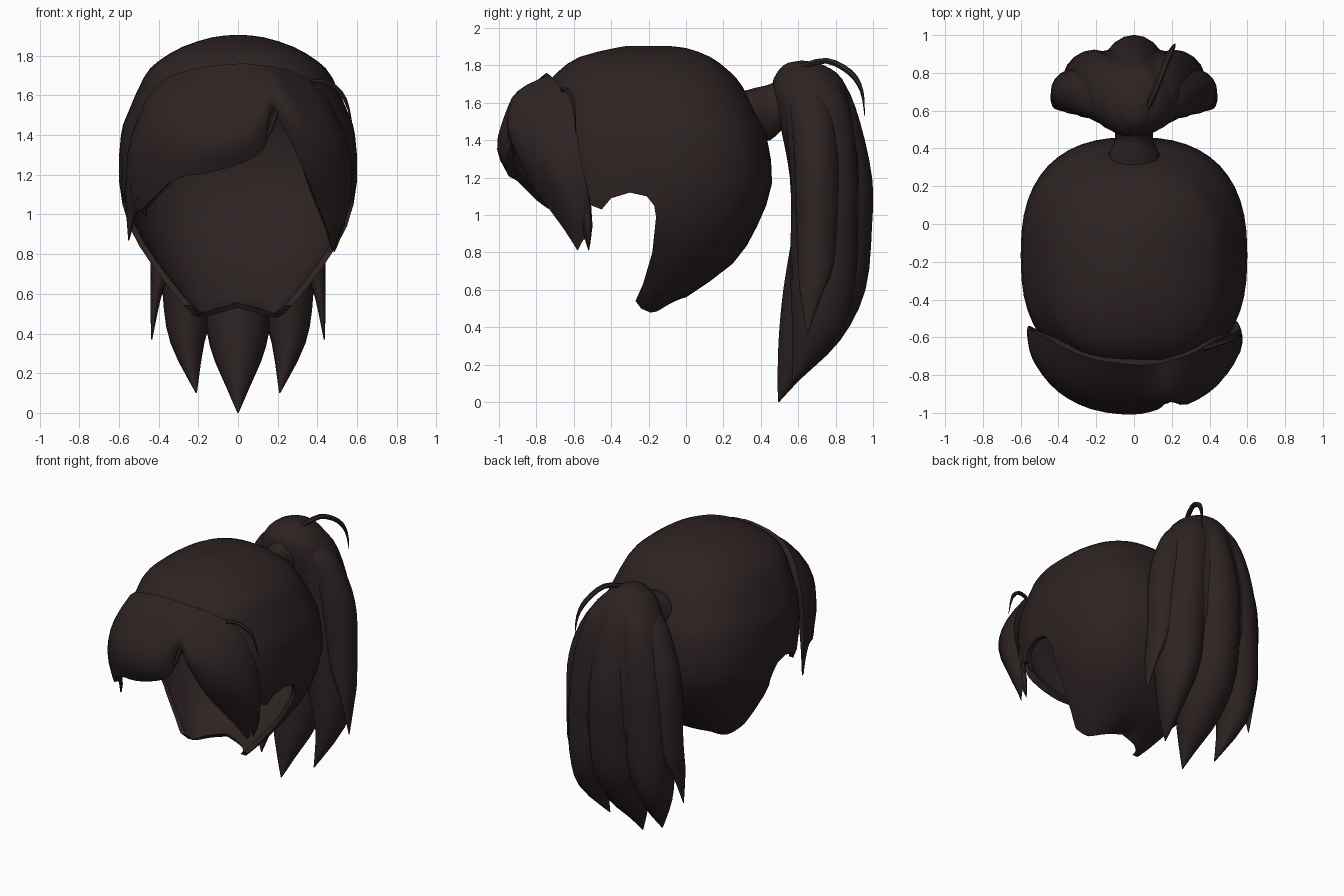
import bpy, bmesh, math
from mathutils import Vector

if "Cube" in bpy.data.objects:
    bpy.data.objects.remove(bpy.data.objects["Cube"])

hair = bpy.data.materials.new("dark brown hair")
hair.diffuse_color = (0.027, 0.0165, 0.0165, 1)
hair.use_nodes = True
hair.node_tree.nodes["Principled BSDF"].inputs["Base Color"].default_value = hair.diffuse_color


def spline(rows, steps):
    """Catmull-Rom resampling of a list of equal-length tuples."""
    out = []
    for i in range(len(rows) - 1):
        p0, p1, p2, p3 = (rows[max(0, min(len(rows) - 1, i + k))] for k in (-1, 0, 1, 2))
        for s in range(steps):
            t = s / steps
            out.append(tuple(0.5 * (2 * b + (c - a) * t + (2 * a - 5 * b + 4 * c - d) * t * t
                                    + (3 * b - a - 3 * c + d) * t ** 3)
                             for a, b, c, d in zip(p0, p1, p2, p3)))
    out.append(tuple(rows[-1]))
    return out


def new_object(name, bm):
    mesh = bpy.data.meshes.new(name)
    bm.to_mesh(mesh)
    bm.free()
    ob = bpy.data.objects.new(name, mesh)
    bpy.context.collection.objects.link(ob)
    mesh.materials.append(hair)
    return ob


def finish(ob, angle=40):
    """Apply modifiers / convert curves, then smooth."""
    bpy.ops.object.select_all(action='DESELECT')
    ob.select_set(True)
    bpy.context.view_layer.objects.active = ob
    bpy.ops.object.convert(target='MESH')
    bpy.ops.object.shade_smooth_by_angle(angle=math.radians(angle))


def loft(name, rows, seg=20, steps=3, power=2.0, along_y=False, close_end=True):
    """Skin over rings (x, y, z, half width, half depth)."""
    bm = bmesh.new()
    rings = []
    for x, y, z, a, b in spline(rows, steps):
        a, b = max(a, .003), max(b, .003)
        ring = []
        for k in range(seg):
            t = 2 * math.pi * k / seg
            c, s = math.cos(t), math.sin(t)
            u = a * math.copysign(abs(c) ** (2 / power), c)
            v = b * math.copysign(abs(s) ** (2 / power), s)
            ring.append(bm.verts.new((x + u, y, z + v) if along_y else (x + u, y + v, z)))
        rings.append(ring)
    for r, q in zip(rings, rings[1:]):
        for k in range(seg):
            n = (k + 1) % seg
            bm.faces.new((r[k], q[k], q[n], r[n]))
    bm.faces.new(rings[0])
    if close_end:
        bm.faces.new(rings[-1][::-1])
        bmesh.ops.recalc_face_normals(bm, faces=bm.faces)
    return new_object(name, bm)


def wisp(name, pts, radius):
    """Thin stray strand tapering to a point."""
    cu = bpy.data.curves.new(name, 'CURVE')
    cu.dimensions = '3D'
    cu.bevel_depth = radius
    cu.bevel_resolution = 1
    cu.use_fill_caps = True
    pts = spline(pts, 3)
    sp = cu.splines.new('POLY')
    sp.points.add(len(pts) - 1)
    for i, p in enumerate(pts):
        sp.points[i].co = (*p, 1)
        sp.points[i].radius = max(.05, min(1, 2.2 * (1 - i / (len(pts) - 1))))
    cu.materials.append(hair)
    ob = bpy.data.objects.new(name, cu)
    bpy.context.collection.objects.link(ob)
    finish(ob)


# Scalp cap: rings given as z, back y, front y, half width
cap_rows = [(1.905, -.12, -.30, .02), (1.893, 0, -.38, .13), (1.845, .13, -.57, .28),
            (1.77, .23, -.68, .405), (1.69, .30, -.735, .475), (1.5, .40, -.77, .56),
            (1.4, .435, -.79, .59), (1.17, .46, -.79, .60), (.94, .38, -.76, .55),
            (.74, .25, -.66, .43), (.56, 0, -.50, .29), (.48, -.12, -.40, .21)]
cap = loft("scalp_cap", [(0, (b + f) / 2, z, w, (b - f) / 2) for z, b, f, w in cap_rows],
           seg=48, steps=2, power=2.5, close_end=False)
sol = cap.modifiers.new("wall", 'SOLIDIFY')
sol.thickness, sol.offset = .03, -1

# Cutter for the face opening and ear notches
outline = [(-.19, .3), (-.19, .478), (-.24, .50), (-.27, .54), (-.23, .63), (-.18, .8),
           (-.16, .99), (-.17, 1.05), (-.21, 1.1), (-.3, 1.12), (-.4, 1.09), (-.45, 1.03),
           (-.53, 1.06), (-.6, 1.35), (-.67, 1.55), (-1.2, 1.6), (-1.2, .3)]
bm = bmesh.new()
face = bm.faces.new([bm.verts.new((-1, y, z)) for y, z in outline])
ext = bmesh.ops.extrude_face_region(bm, geom=[face])
bmesh.ops.translate(bm, vec=(2, 0, 0), verts=[v for v in ext['geom'] if isinstance(v, bmesh.types.BMVert)])
bmesh.ops.recalc_face_normals(bm, faces=bm.faces)
cutter = new_object("face_cutter", bm)
cutter.hide_render = True
cut = cap.modifiers.new("opening", 'BOOLEAN')
cut.operation, cut.solver, cut.object = 'DIFFERENCE', 'EXACT', cutter
finish(cap)
bpy.data.objects.remove(cutter)
for v in cap.data.vertices:  # nape hem rises to a small point in the middle
    if v.co.z < .51 and abs(v.co.x) < .18:
        v.co.z += .05 * (1 - abs(v.co.x) / .18)

# Fringe: columns from left tip over the parting to right tip (root, bulge, lower edge)
fringe_cols = [
    (-.553, -.54, .87, -.553, -.55, .87, -.55, -.56, .87),
    (-.56, -.54, 1.03, -.56, -.58, 1.02, -.525, -.62, 1.00),
    (-.56, -.55, 1.2, -.555, -.64, 1.14, -.49, -.71, 1.02),
    (-.53, -.57, 1.42, -.53, -.73, 1.28, -.43, -.80, 1.08),
    (-.42, -.63, 1.64, -.42, -.86, 1.42, -.31, -.90, 1.18),
    (-.24, -.71, 1.73, -.25, -.955, 1.46, -.15, -.95, 1.21),
    (0, -.745, 1.76, -.03, -.99, 1.46, .02, -.96, 1.26),
    (.13, -.74, 1.75, .12, -.96, 1.56, .13, -.95, 1.33),
    (.20, -.72, 1.74, .19, -.92, 1.64, .18, -.91, 1.49),
    (.30, -.69, 1.71, .30, -.93, 1.53, .25, -.92, 1.40),
    (.44, -.61, 1.60, .46, -.83, 1.40, .34, -.85, 1.20),
    (.55, -.57, 1.35, .55, -.70, 1.22, .41, -.73, 1.03),
    (.55, -.52, 1.10, .55, -.60, 1.01, .45, -.65, .92),
    (.50, -.50, .93, .50, -.54, .88, .48, -.58, .81)]
bm = bmesh.new()
grid = []
for col in spline(fringe_cols, 3):
    T, M, B = Vector(col[:3]), Vector(col[3:6]), Vector(col[6:])
    grid.append([bm.verts.new(T * (1 - t) * (1 - 2 * t) + M * 4 * t * (1 - t) + B * t * (2 * t - 1))
                 for t in (k / 8 for k in range(9))])
for a, b in zip(grid, grid[1:]):
    for j in range(8):
        bm.faces.new((a[j], a[j + 1], b[j + 1], b[j]))
columns = len(grid)
fringe = new_object("fringe", bm)
thick = fringe.vertex_groups.new(name="thickness")
for i in range(columns):  # thin out towards both tips
    weight = min(1, .05 + .16 * min(i, columns - 1 - i))
    thick.add(list(range(i * 9, i * 9 + 9)), weight, 'REPLACE')
sol = fringe.modifiers.new("thickness", 'SOLIDIFY')
sol.thickness, sol.offset, sol.vertex_group = .045, -1, "thickness"
finish(fringe)

# Gathered neck of the ponytail
finish(loft("ponytail_neck", [(0, .30, 1.52, .15, .14), (0, .37, 1.54, .135, .14), (0, .45, 1.55, .10, .15),
                              (0, .53, 1.61, .11, .14), (0, .62, 1.64, .12, .13)], along_y=True))

# Ponytail: shared body that fills the grooves, a middle lock and two mirrored pairs
finish(loft("ponytail_body", [
    (0, .62, 1.815, .01, .01), (0, .64, 1.785, .12, .13), (0, .66, 1.68, .22, .20), (0, .71, 1.45, .32, .20),
    (0, .745, 1.2, .36, .19), (0, .745, .9, .36, .18), (0, .72, .68, .30, .15), (0, .70, .5, .12, .06)], seg=28), 60)
finish(loft("ponytail_middle_lock", [
    (0, .62, 1.825, .01, .01), (0, .63, 1.80, .09, .11), (0, .66, 1.7, .14, .19), (0, .73, 1.5, .16, .20),
    (0, .79, 1.2, .17, .205), (0, .785, .95, .18, .21), (0, .74, .6, .18, .22), (0, .66, .33, .14, .165),
    (0, .55, .12, .055, .06), (0, .495, 0, .003, .003)]), 60)
inner = [(.03, .63, 1.81, .01, .01), (.09, .67, 1.7, .12, .15), (.15, .71, 1.5, .15, .18),
         (.2, .74, 1.2, .16, .18), (.22, .74, .9, .16, .18), (.24, .73, .6, .14, .17),
         (.255, .69, .35, .085, .12), (.21, .57, .1, .003, .003)]
outer = [(.06, .63, 1.77, .01, .01), (.15, .66, 1.64, .11, .11), (.25, .69, 1.42, .13, .12),
         (.31, .70, 1.2, .125, .12), (.34, .70, .9, .10, .11), (.39, .69, .7, .05, .09),
         (.415, .67, .58, .027, .06), (.435, .65, .37, .003, .003)]
for side, word in ((1, "right"), (-1, "left")):
    for label, rows in (("inner", inner), ("outer", outer)):
        finish(loft(f"ponytail_{label}_lock_{word}", [(side * r[0], *r[1:]) for r in rows]), 60)

# Stray strands
wisp("ponytail_stray", [(.07, .61, 1.79), (.13, .75, 1.825), (.18, .88, 1.76), (.21, .94, 1.66), (.22, .955, 1.53)], .017)
wisp("fringe_side_stray", [(.37, -.66, 1.67), (.46, -.63, 1.66), (.54, -.60, 1.58), (.58, -.59, 1.43)], .013)
wisp("parting_stray", [(.19, -.92, 1.53), (.16, -.94, 1.43), (.10, -.92, 1.32)], .016)
wisp("right_fringe_tip", [(.52, -.54, 1.1), (.51, -.53, .95), (.485, -.52, .81)], .03)
wisp("left_fringe_tip", [(-.50, -.70, 1.2), (-.50, -.68, 1.08), (-.46, -.66, .99)], .035)
